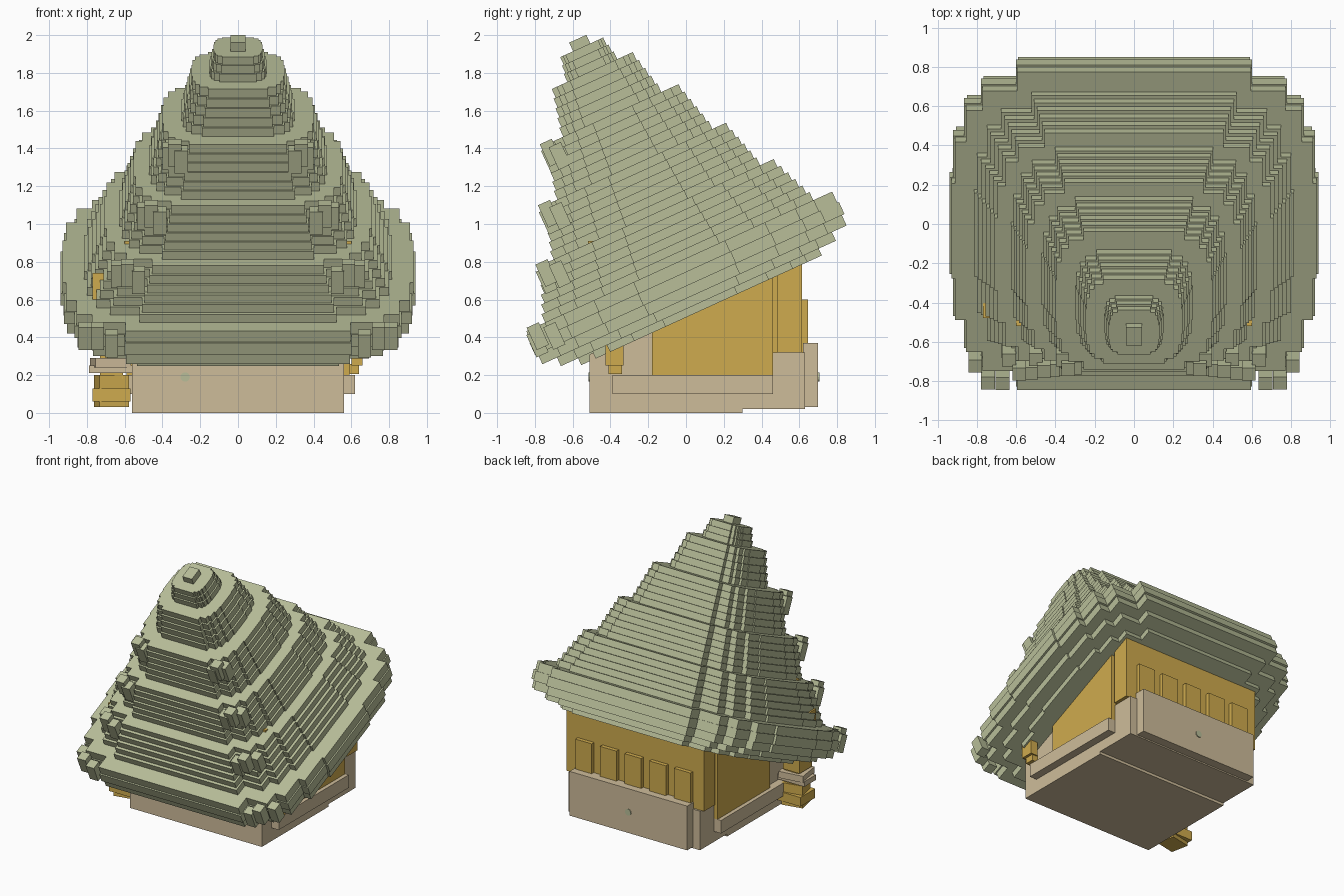
import bpy, bmesh, math
from mathutils import Matrix, Vector

if "Cube" in bpy.data.objects:
    bpy.data.objects.remove(bpy.data.objects["Cube"], do_unlink=True)


def material(name, rgb):
    lin = [(c / 255 / 12.92) if c < 10 else ((c / 255 + 0.055) / 1.055) ** 2.4 for c in rgb]
    m = bpy.data.materials.new(name)
    m.use_nodes = True
    m.diffuse_color = (*lin, 1)
    m.node_tree.nodes["Principled BSDF"].inputs["Base Color"].default_value = (*lin, 1)
    return m


SAGE = material("sage roof", (184, 190, 153))
TAN = material("tan stone", (206, 188, 154))
GOLD = material("gold wall", (207, 171, 78))
TILT = math.radians(24.5)
CENTRE = 0.3   # roof centre along its own tilted depth axis


def finish(name, bm, mat, tilt=0):
    bmesh.ops.recalc_face_normals(bm, faces=bm.faces)
    me = bpy.data.meshes.new(name)
    bm.to_mesh(me)
    bm.free()
    me.materials.append(mat)
    ob = bpy.data.objects.new(name, me)
    bpy.context.collection.objects.link(ob)
    ob.rotation_euler.x = tilt
    return ob


def prism(bm, base, offset):
    """Extrude a closed outline of 3D points by an offset."""
    a = [bm.verts.new(p) for p in base]
    b = [bm.verts.new(Vector(p) + Vector(offset)) for p in base]
    bm.faces.new(a)
    bm.faces.new(b)
    for i in range(len(a)):
        j = (i + 1) % len(a)
        bm.faces.new((a[i], a[j], b[j], b[i]))


def add_box(bm, x, y, z, spin=0):
    centre = Vector([(r[0] + r[1]) / 2 for r in (x, y, z)])
    size = [r[1] - r[0] for r in (x, y, z)]
    bmesh.ops.create_cube(bm, size=1, matrix=Matrix.Translation(centre)
                          @ Matrix.Rotation(spin, 4, 'Z') @ Matrix.Diagonal((*size, 1)))


def boxes(name, mat, *specs):
    bm = bmesh.new()
    for s in specs:
        add_box(bm, *s)
    return finish(name, bm, mat)


def side_prism(name, mat, half, profile):
    bm = bmesh.new()
    prism(bm, [(-half, y, z) for y, z in profile], (2 * half, 0, 0))
    return finish(name, bm, mat)


# Stepped outline shared by every roof layer
STEPS = [(1, .3), (.98, .56), (.92, .76), (.83, .88), (.64, 1)]


def outline(half):
    quarter = []
    for i, (x, y) in enumerate(STEPS):
        quarter.append((x, y))
        if i + 1 < len(STEPS):
            quarter.append((STEPS[i + 1][0], y))
    pts = quarter + [(-x, y) for x, y in reversed(quarter)]
    pts += [(-x, -y) for x, y in pts]
    return [(x * half * 1.045, y * half + CENTRE) for x, y in pts]


def add_layer(bm, low, high, half):
    prism(bm, [(x, y, low) for x, y in outline(half)], (0, 0, high - low))


# Flared eave
bm = bmesh.new()
for low, high, half in [(.46, .50, .70), (.50, .55, .80), (.55, .61, .885),
                        (.61, .68, .90), (.68, .745, .89)]:
    add_layer(bm, low, high, half)
finish("roof_eave", bm, SAGE, TILT)

# Stacked roof tiers: bottom, top, lower half width, upper half width, layers
TIERS = [(.745, 1.03, .78, .68, 6), (1.03, 1.31, .60, .53, 6), (1.31, 1.60, .45, .386, 6),
         (1.60, 1.855, .285, .236, 5), (1.855, 1.99, .145, .125, 3)]
for n, (low, high, wide, narrow, count) in enumerate(TIERS):
    bm = bmesh.new()
    step = (high - low) / count
    for i in range(count):
        add_layer(bm, low + i * step, low + (i + 1) * step,
                  wide + (narrow - wide) * i / (count - 1))
    finish(f"roof_tier_{n + 2}", bm, SAGE, TILT)

# Finial
bm = bmesh.new()
add_box(bm, (-.04, .04), (CENTRE - .05, CENTRE + .05), (1.98, 2.04))
finish("finial", bm, SAGE, TILT)

# Upturned horns on the front corners of the lower tiers
bm = bmesh.new()
for top, half in [(.745, .89), (1.03, .70), (1.31, .55), (1.60, .40)]:
    for side in (-1, 1):
        for k, (fx, fy) in enumerate([(.72, .97), (.80, .95), (.87, .86)]):
            x, y = side * fx * half * 1.045, CENTRE - fy * half
            s = .035
            lift = .035 if k == 1 else 0
            add_box(bm, (x - s, x + s), (y - s, y + s), (top - .15 + lift, top - .02 + lift))
finish("roof_corner_horns", bm, SAGE, TILT)

# Stone base
side_prism("base_block", TAN, .56, [(-.51, 0), (.30, 0), (.30, .5), (-.18, .45), (-.51, .31)])
boxes("base_rear", TAN, ((-.56, .56), (.29, .63), (.02, .32)))
boxes("base_rear_plinth", TAN, ((-.5, .5), (.62, .70), (.03, .37)))
boxes("side_ledges", TAN, *[((s * .59 - .03, s * .59 + .03), (-.39, .46), (.10, .20)) for s in (-1, 1)])

# Gold walls under the sloping roof
side_prism("inner_wall", GOLD, .55, [(-.18, .2), (.60, .2), (.60, .86), (-.18, .52)])
side_prism("side_wall_panels", GOLD, .59, [(-.18, .2), (.46, .2), (.46, .80), (-.18, .51)])
side_prism("rear_corner_pillars", GOLD, .585, [(.485, .32), (.615, .32), (.615, .87), (.485, .81)])
boxes("rear_slats", GOLD, *[((x - .07, x + .07), (.6, .645), (.30, .60))
                            for x in (-.42, -.21, 0, .21, .42)])

# Small pendant on the left side
boxes("left_pendant", GOLD, ((.60, .66), (-.425, -.33), (.25, .40)),
      ((.59, .64), (-.41, -.34), (.205, .26)))

# Tall lantern on the right side
boxes("lantern_body", GOLD, ((-.77, -.57), (-.47, -.29), (.06, .13)),
      ((-.75, -.59), (-.45, -.31), (.03, .20), .2),
      ((-.73, -.61), (-.44, -.32), (.18, .32)),
      ((-.75, -.61), (-.46, -.31), (.30, .42)))
boxes("lantern_tip", GOLD, ((-.77, -.71), (-.48, -.40), (.42, .74)))
boxes("lantern_band", TAN, ((-.79, -.56), (-.45, -.31), (.21, .25)),
      ((-.77, -.58), (-.47, -.29), (.24, .29), .15))

# Beam ends poking through the roof
boxes("beam_ends", GOLD, ((-.60, .60), (-.52, -.49), (.89, .91)))

# Small round studs on the base
bm = bmesh.new()
for x, y in ((-.28, -.512), (0, .702)):
    bmesh.ops.create_cone(bm, cap_ends=True, segments=12, radius1=.025, radius2=.025, depth=.008,
                          matrix=Matrix.Translation((x, y, .19)) @ Matrix.Rotation(math.pi / 2, 4, 'X'))
finish("base_studs", bm, SAGE)
